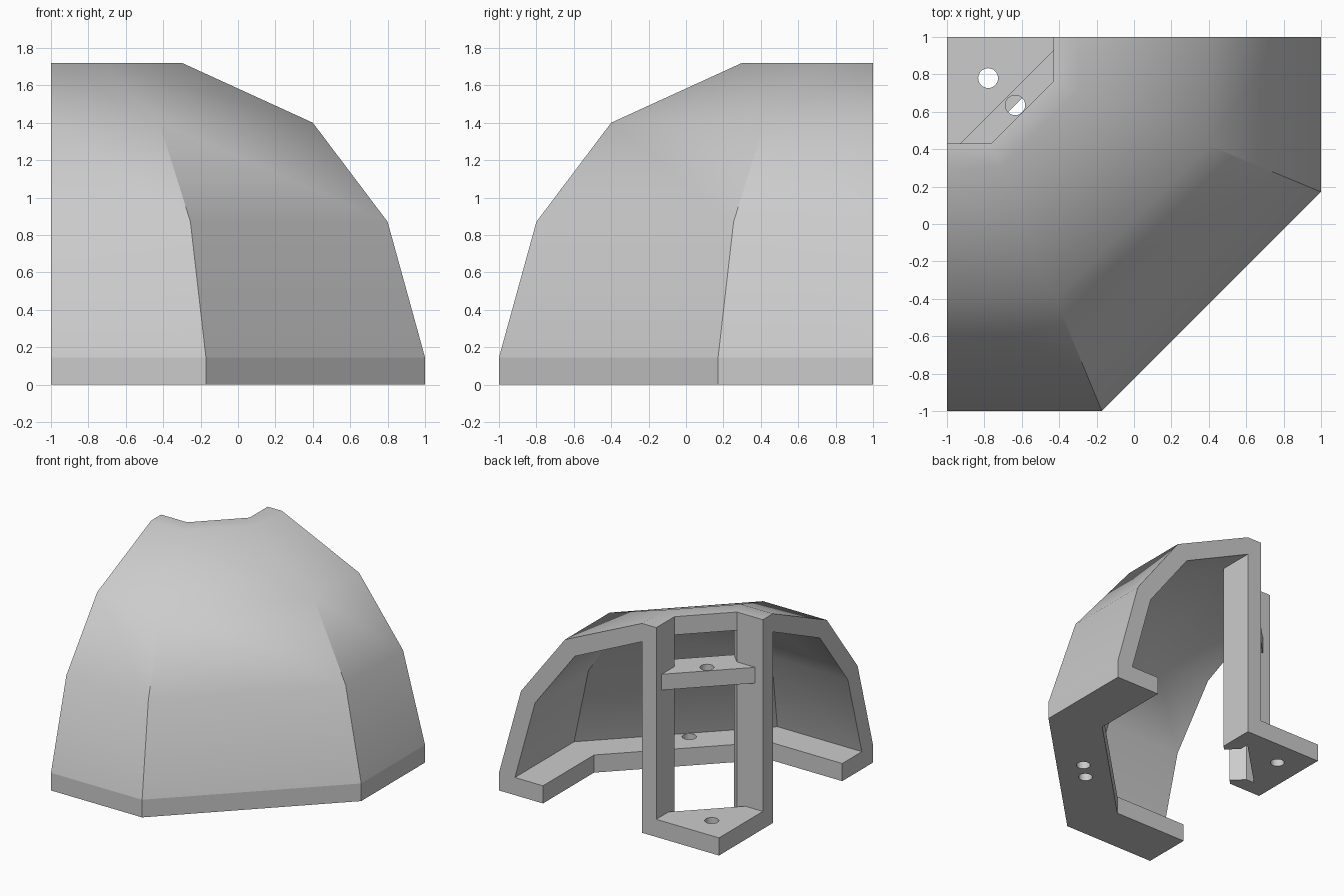
import bpy, bmesh, math

cube = bpy.data.objects.get("Cube")
if cube:
    bpy.data.objects.remove(cube, do_unlink=True)

TAN = math.tan(math.pi / 8)
WALL = 0.145      # flange and plate thickness
CEIL = 1.57       # underside of the crown
IN, OUT = 0.57, 0.70   # collar radii

grey = bpy.data.materials.new("light_grey")
grey.use_nodes = True
grey.diffuse_color = (0.6, 0.6, 0.6, 1)
grey.node_tree.nodes["Principled BSDF"].inputs["Base Color"].default_value = (0.6, 0.6, 0.6, 1)


def place(u, v, z):
    """u and v run from the inner corner along +x and -y."""
    return (u - 1, 1 - v, z)


def finish(name, bm):
    bmesh.ops.recalc_face_normals(bm, faces=bm.faces)
    mesh = bpy.data.meshes.new(name)
    bm.to_mesh(mesh)
    bm.free()
    mesh.materials.append(grey)
    obj = bpy.data.objects.new(name, mesh)
    bpy.context.collection.objects.link(obj)
    return obj


def sweep(name, profile):
    """Carry a closed (radius, z) profile around a quarter octagon."""
    bm = bmesh.new()
    rings = [[bm.verts.new(place(r * a, r * b, z)) for r, z in profile]
             for a, b in ((1, 0), (1, TAN), (TAN, 1), (0, 1))]
    n = len(profile)
    for p, q in zip(rings, rings[1:]):
        for i in range(n):
            j = (i + 1) % n
            bm.faces.new((p[i], p[j], q[j], q[i]))
    bm.faces.new(rings[0])
    bm.faces.new(rings[-1])
    return finish(name, bm)


def prism(name, outline, z0, z1):
    bm = bmesh.new()
    face = bm.faces.new([bm.verts.new(place(u, v, z0)) for u, v in outline])
    up = bmesh.ops.extrude_face_region(bm, geom=[face])
    for v in up["geom"]:
        if isinstance(v, bmesh.types.BMVert):
            v.co.z = z1
    return finish(name, bm)


def select(obj):
    bpy.ops.object.select_all(action="DESELECT")
    obj.select_set(True)
    bpy.context.view_layer.objects.active = obj


def drill(obj, u, v, z):
    """Cut a vertical screw hole through a part."""
    bpy.ops.mesh.primitive_cylinder_add(vertices=32, radius=0.053, depth=0.4,
                                        location=place(u, v, z))
    cutter = bpy.context.object
    cutter.hide_render = True
    mod = obj.modifiers.new("screw_hole", "BOOLEAN")
    mod.object, mod.solver = cutter, "EXACT"
    select(obj)
    bpy.ops.object.modifier_apply(modifier=mod.name)
    bpy.data.objects.remove(cutter, do_unlink=True)


# Dome shell with an open crown
shell = sweep("dome_shell", [
    (2, WALL), (1.8, 0.87), (1.4, 1.4), (OUT, 1.72), (IN, 1.72), (IN, CEIL),
    (OUT, CEIL), (1.31, 1.287), (1.672, 0.807), (1.855, WALL)])

# Base flange with two screw holes in its diagonal side
flange = sweep("base_flange", [(2, 0), (2, WALL), (1.6, WALL), (1.6, 0)])
for a, b in ((1.335, 1.205), (1.205, 1.335)):
    drill(flange, a, b, 0.07)

# Two collar posts, mirrored across the diagonal
k = OUT * (1 + TAN) / 2
d = IN * (1 - TAN) / 2
post = [(IN, 0), (OUT, 0), (OUT, OUT * TAN), (k + d, k - d), (IN, IN * TAN)]
prism("left_post", post, 0, CEIL)
prism("right_post", [(v, u) for u, v in post], 0, CEIL)

# Corner foot plate
cut = 0.73 - IN
foot = prism("foot_plate", [(0, 0), (IN, 0), (IN, cut), (cut, IN), (0, IN)], 0, WALL)
drill(foot, 0.22, 0.22, 0.07)

# Diagonal shelf between the posts
lip = 0.07
shelf = prism("shelf", [(IN, lip), (IN, IN * TAN), (k + d, k - d),
                        (k - d, k + d), (IN * TAN, IN), (lip, IN)], 1.18, 1.31)
drill(shelf, 0.365, 0.365, 1.245)

# Soft facets on the dome only
select(shell)
bpy.ops.object.shade_smooth_by_angle(angle=math.radians(30))
